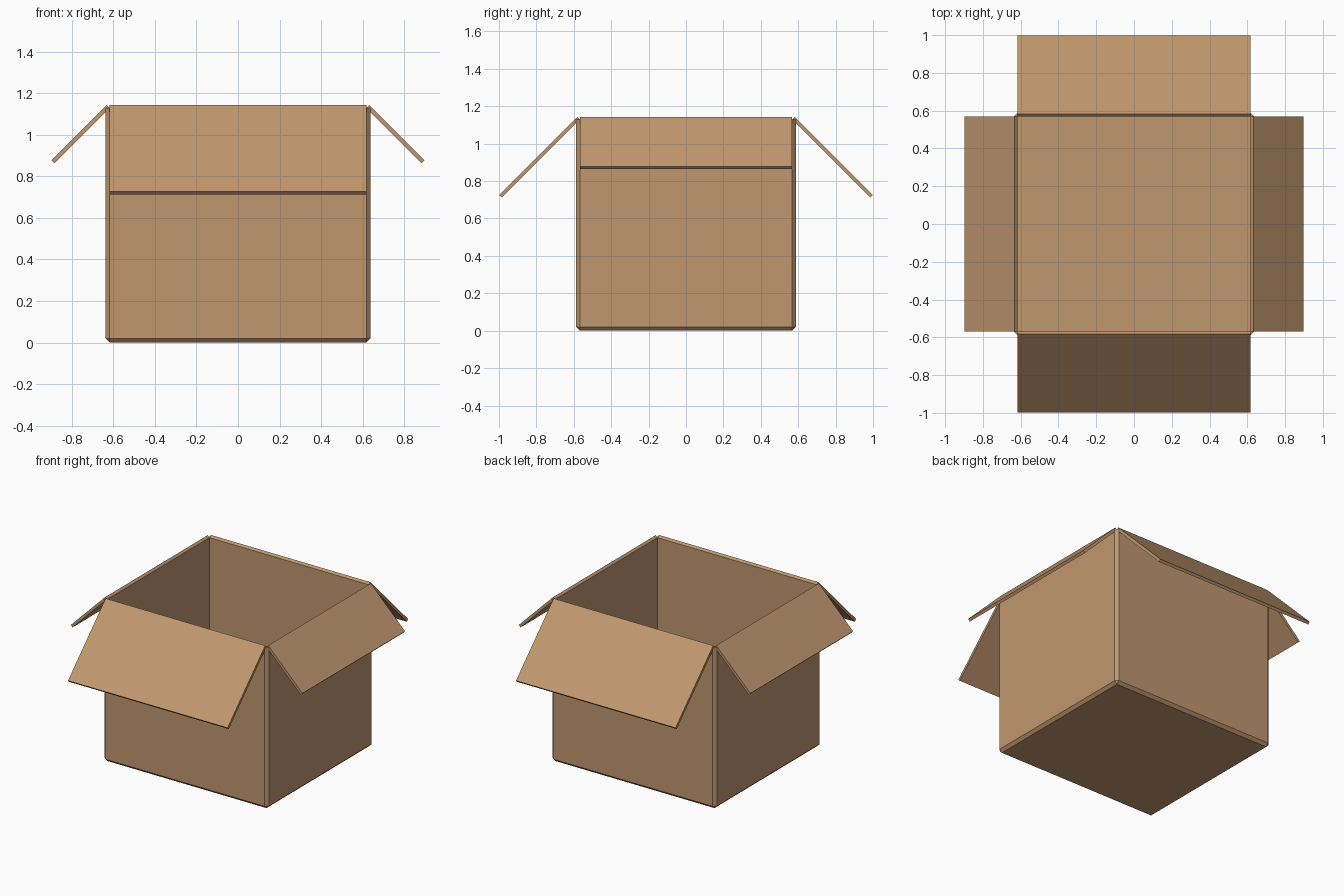
import bpy, bmesh, math
from mathutils import Matrix, Vector

if "Cube" in bpy.data.objects:
    bpy.data.objects.remove(bpy.data.objects["Cube"])

IX, IY = 0.618, 0.568      # inner half sizes
T = 0.0195                 # board thickness
H = 1.129                  # wall height

card = bpy.data.materials.new("cardboard")
card.diffuse_color = (0.53, 0.31, 0.16, 1)
card.use_nodes = True
card.node_tree.nodes["Principled BSDF"].inputs["Base Color"].default_value = card.diffuse_color


def finish(name, bm):
    bmesh.ops.remove_doubles(bm, verts=bm.verts, dist=1e-5)
    bmesh.ops.recalc_face_normals(bm, faces=bm.faces)
    me = bpy.data.meshes.new(name)
    bm.to_mesh(me)
    bm.free()
    me.materials.append(card)
    ob = bpy.data.objects.new(name, me)
    bpy.context.collection.objects.link(ob)
    return ob


def ring(bm, off, z):
    # rectangle pushed outward by off, with the corners cut flat
    a, b = IX + off, IY + off
    pts = [(IX, -b), (a, -IY), (a, IY), (IX, b),
           (-IX, b), (-a, IY), (-a, -IY), (-IX, -b)]
    return [bm.verts.new((x, y, z)) for x, y in pts]


# Open box body: outer skin up, over the rim, down the inside
bm = bmesh.new()
rings = [ring(bm, o, z) for o, z in [(0, 0), (T, T), (T, H), (0, H), (0, T)]]
for lo, hi in zip(rings, rings[1:]):
    for i in range(8):
        j = (i + 1) % 8
        bm.faces.new((lo[i], lo[j], hi[j], hi[i]))
for r in (rings[0], rings[-1]):
    bm.faces.new(r)
finish("box_body", bm)


# Flaps folded outward and 45 degrees down from the inner rim edge
def flap(name, angle, inner, half_width, length):
    bm = bmesh.new()
    bmesh.ops.create_cube(bm, size=1)
    bmesh.ops.translate(bm, verts=bm.verts, vec=Vector((0.5, 0, 0.5)))
    bmesh.ops.scale(bm, verts=bm.verts, vec=Vector((length, 2 * half_width, T)))
    place = (Matrix.Rotation(angle, 4, 'Z')
             @ Matrix.Translation((inner, 0, H))
             @ Matrix.Rotation(math.radians(45), 4, 'Y'))
    bmesh.ops.transform(bm, matrix=place, verts=bm.verts)
    finish(name, bm)


for name, turn, inner, half, length in [
        ("right_flap", 0, IX, IY, 0.375), ("back_flap", 1, IY, IX, 0.589),
        ("left_flap", 2, IX, IY, 0.375), ("front_flap", 3, IY, IX, 0.589)]:
    flap(name, turn * math.pi / 2, inner, half, length)
